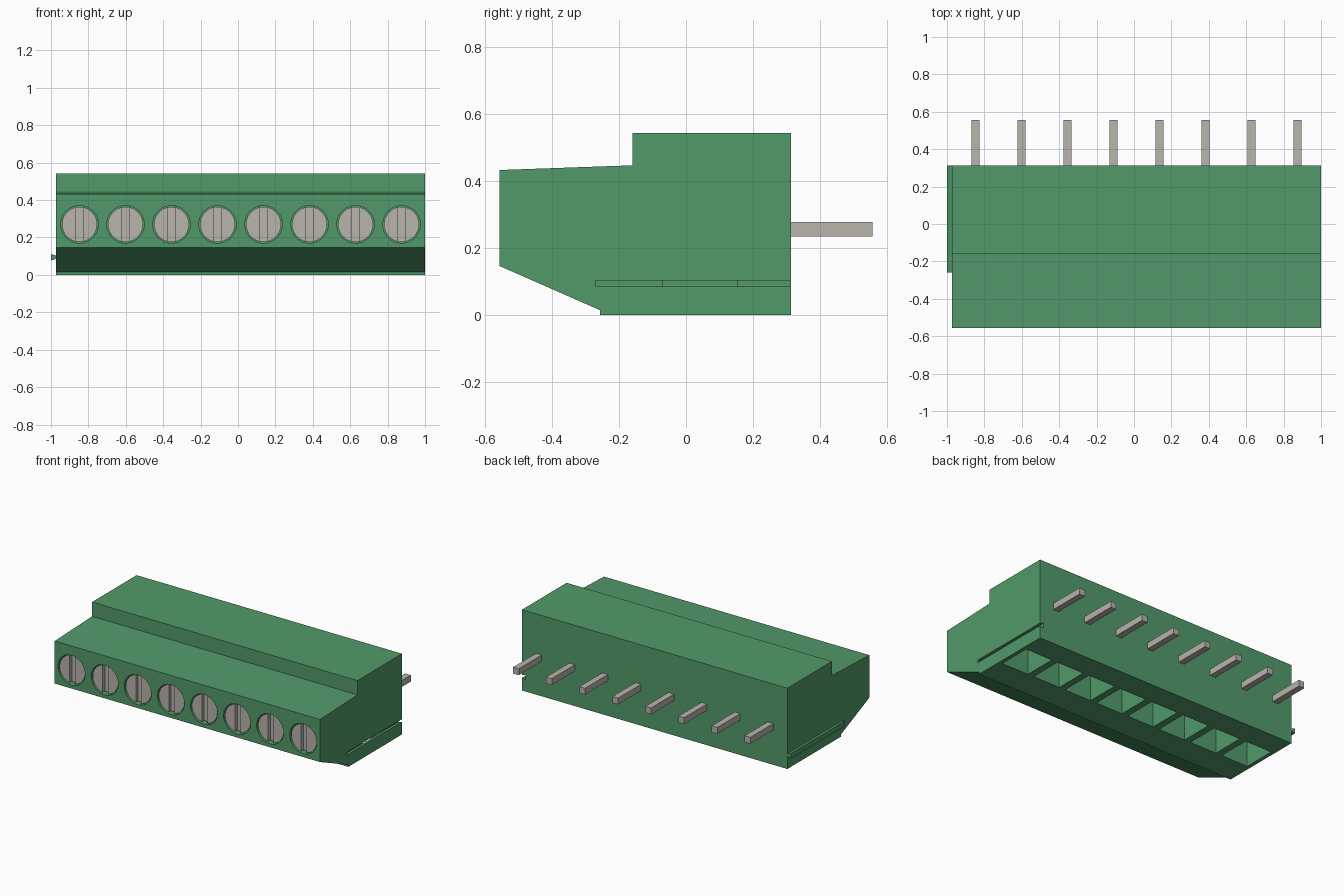
import bpy
import bmesh
from math import radians
from mathutils import Matrix, Vector

old = bpy.data.objects.get("Cube")
if old:
    bpy.data.objects.remove(old, do_unlink=True)

POLES = 8
PITCH = 0.246
CENTRE = 0.0135
BACK = 0.313
FRONT = -0.557
pole_x = [CENTRE + (i - (POLES - 1) / 2) * PITCH for i in range(POLES)]


def material(name, rgb):
    mat = bpy.data.materials.new(name)
    mat.use_nodes = True
    mat.diffuse_color = (*rgb, 1)
    mat.node_tree.nodes["Principled BSDF"].inputs["Base Color"].default_value = (*rgb, 1)
    return mat


green = material("housing green", (0.084, 0.323, 0.144))
metal = material("dull metal", (0.479, 0.456, 0.413))


def finish(name, bm, mat):
    bmesh.ops.recalc_face_normals(bm, faces=bm.faces)
    mesh = bpy.data.meshes.new(name)
    bm.to_mesh(mesh)
    bm.free()
    mesh.materials.append(mat)
    obj = bpy.data.objects.new(name, mesh)
    bpy.context.collection.objects.link(obj)
    return obj


def add_box(bm, lo, hi):
    lo, hi = Vector(lo), Vector(hi)
    m = Matrix.Translation((lo + hi) / 2) @ Matrix.Diagonal((*(hi - lo), 1))
    bmesh.ops.create_cube(bm, size=1, matrix=m)


def add_cylinder(bm, x, z, radius, y0, y1):
    m = Matrix.Translation((x, (y0 + y1) / 2, z)) @ Matrix.Rotation(radians(90), 4, 'X')
    bmesh.ops.create_cone(bm, cap_ends=True, segments=48, radius1=radius,
                          radius2=radius, depth=abs(y1 - y0), matrix=m)


def add_prism(bm, points, offset):
    face = bm.faces.new([bm.verts.new(p) for p in points])
    res = bmesh.ops.extrude_face_region(bm, geom=[face])
    moved = [v for v in res["geom"] if isinstance(v, bmesh.types.BMVert)]
    bmesh.ops.translate(bm, verts=moved, vec=offset)


def cut(obj, cutter):
    cutter.hide_render = True
    mod = obj.modifiers.new("cut", 'BOOLEAN')
    mod.operation = 'DIFFERENCE'
    mod.solver = 'EXACT'
    mod.object = cutter
    bpy.context.view_layer.objects.active = obj
    bpy.ops.object.modifier_apply(modifier=mod.name)
    bpy.data.objects.remove(cutter, do_unlink=True)


def dovetail(root_x, tip_x, y0, y1):
    # narrow at the root, wide at the tip
    z = 0.094
    bm = bmesh.new()
    pts = [(root_x, y0, z - 0.009), (tip_x, y0, z - 0.017),
           (tip_x, y0, z + 0.017), (root_x, y0, z + 0.009)]
    add_prism(bm, pts, (0, y1 - y0, 0))
    return bm


# Housing: stepped side profile swept across the width
profile = [(FRONT, 0.147), (FRONT, 0.433), (-0.16, 0.447), (-0.16, 0.543),
           (BACK, 0.543), (BACK, 0), (-0.257, 0), (-0.257, 0.015)]
bm = bmesh.new()
add_prism(bm, [(-0.973, y, z) for y, z in profile], (1.973, 0, 0))
housing = finish("housing", bm, green)

# Screw holes in the front
bm = bmesh.new()
for x in pole_x:
    add_cylinder(bm, x, 0.27, 0.1, FRONT - 0.05, FRONT + 0.06)
cut(housing, finish("screw_hole_cutter", bm, green))

# Wire pockets underneath
bm = bmesh.new()
for x in pole_x:
    add_box(bm, (x - 0.1, -0.07, -0.1), (x + 0.1, 0.153, 0.3))
cut(housing, finish("pocket_cutter", bm, green))

# Dovetail groove on the left side, matching rail on the right side
cut(housing, finish("groove_cutter", dovetail(1.0005, 0.973, -0.27, BACK + 0.05), green))
finish("side_rail", dovetail(-0.973, -1.0, -0.26, BACK), green)

# Slotted screw, repeated for every pole
bm = bmesh.new()
add_cylinder(bm, 0, 0, 0.094, FRONT + 0.008, FRONT + 0.06)
screw = finish("screw", bm, metal)
bm = bmesh.new()
add_box(bm, (-0.02, FRONT - 0.05, -0.2), (0.02, FRONT + 0.032, 0.2))
cut(screw, finish("slot_cutter", bm, metal))
bpy.ops.object.select_all(action='DESELECT')
screw.select_set(True)
bpy.context.view_layer.objects.active = screw
bpy.ops.object.shade_smooth_by_angle(angle=radians(30))
for i, x in enumerate(pole_x):
    part = screw if i == 0 else screw.copy()
    if i:
        bpy.context.collection.objects.link(part)
    part.name = f"screw_{i + 1}"
    part.location = (x, 0, 0.27)

# Contact pins at the back
for i, x in enumerate(pole_x):
    bm = bmesh.new()
    add_box(bm, (x - 0.021, BACK - 0.01, 0.235), (x + 0.021, 0.557, 0.278))
    finish(f"pin_{i + 1}", bm, metal)
